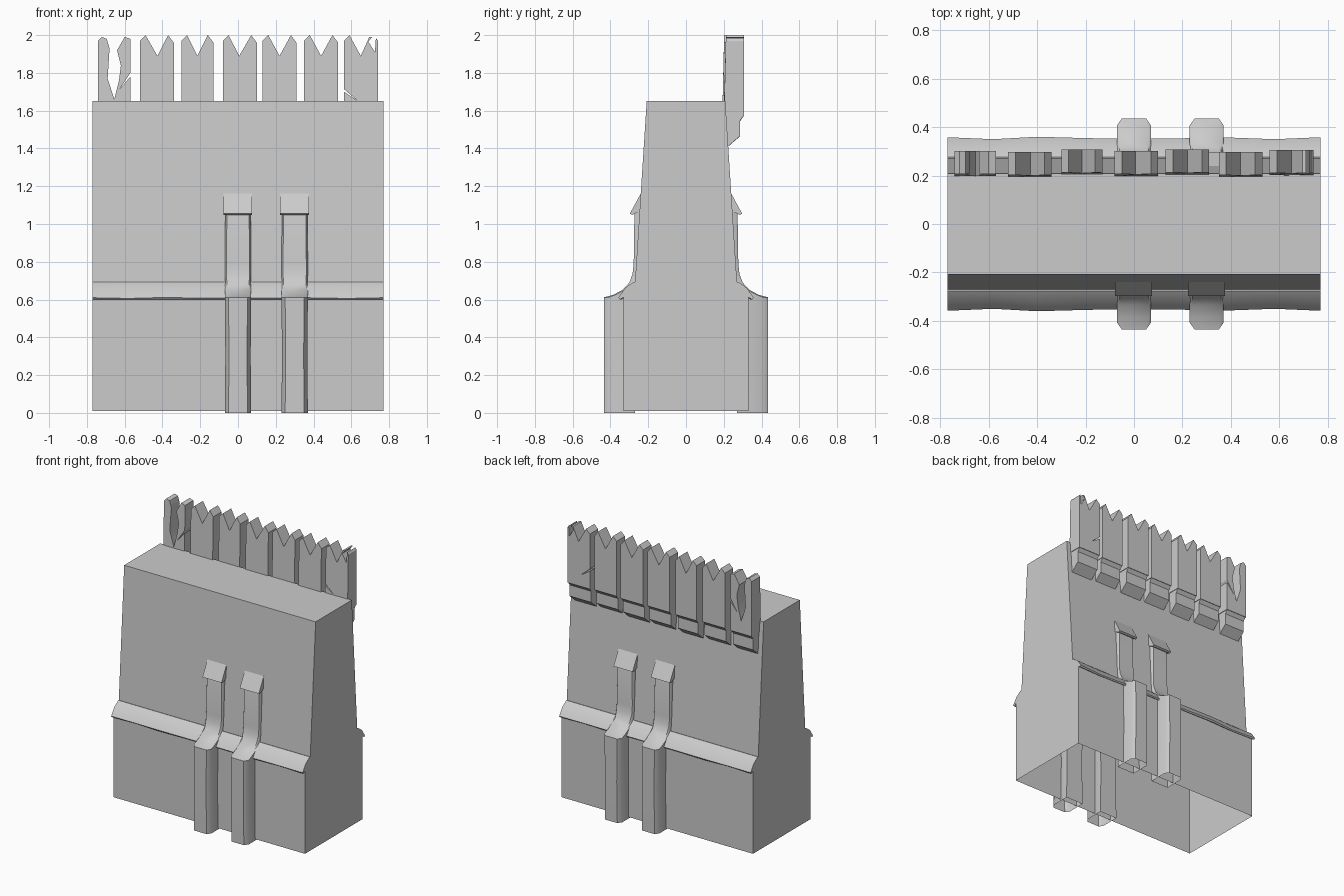
import bpy, bmesh, math

if "Cube" in bpy.data.objects:
    bpy.data.objects.remove(bpy.data.objects["Cube"])

def finish(name, bm, angle=35, smooth=True):
    bmesh.ops.recalc_face_normals(bm, faces=bm.faces)
    me = bpy.data.meshes.new(name)
    bm.to_mesh(me)
    bm.free()
    ob = bpy.data.objects.new(name, me)
    bpy.context.collection.objects.link(ob)
    if smooth:
        bpy.ops.object.select_all(action='DESELECT')
        ob.select_set(True)
        bpy.context.view_layer.objects.active = ob
        bpy.ops.object.shade_smooth_by_angle(angle=math.radians(angle))
    return ob

def loft(bm, rings, cap_start=True, cap_end=True):
    """Skin a list of closed rings of points."""
    vs = [[bm.verts.new(p) for p in r] for r in rings]
    n = len(vs[0])
    for a, b in zip(vs, vs[1:]):
        for i in range(n):
            j = (i + 1) % n
            bm.faces.new((a[i], a[j], b[j], b[i]))
    if cap_start:
        bm.faces.new(vs[0][::-1])
    if cap_end:
        bm.faces.new(vs[-1])

def prism_x(bm, profile, x0, x1):
    loft(bm, [[(x, y, z) for y, z in profile] for x in (x0, x1)])

# Wall body: tapered section, open underneath
half = [(0.33, 0.01), (0.33, 0.62), (0.27, 0.69), (0.208, 1.65)]
bm = bmesh.new()
prism_x(bm, half + [(-y, z) for y, z in reversed(half)], -0.77, 0.77)
under = [f for f in bm.faces if all(v.co.z < 0.02 for v in f.verts)]
bmesh.ops.delete(bm, geom=under, context='FACES_ONLY')
finish("wall_body", bm, 20)

# Sloping ledge trim with a slightly wavy edge, front and back
waves = [0, -0.008, 0.002, -0.004, -0.006, 0, -0.008, 0]
xs = [-0.77, -0.58, -0.40, -0.18, 0.14, 0.36, 0.58, 0.77]
for side, label in ((-1, "front"), (1, "back")):
    bm = bmesh.new()
    loft(bm, [[(x, side * 0.262, 0.69), (x, side * 0.276, 0.694),
               (x, side * (0.322 + w), 0.662), (x, side * (0.358 + w), 0.61 + w / 2),
               (x, side * (0.350 + w), 0.60), (x, side * 0.262, 0.655)]
              for x, w in zip(xs, waves)])
    finish("ledge_trim_" + label, bm)

# Buttresses: chamfered section swept up a curved outline, with wedge caps
path = [(0.433, 0.0), (0.435, 0.30), (0.435, 0.612), (0.385, 0.625), (0.335, 0.652),
        (0.30, 0.69), (0.283, 0.735), (0.277, 0.79), (0.273, 1.06), (0.262, 1.10)]
cap = [(0.20, 1.165), (0.235, 1.17), (0.297, 1.055), (0.284, 1.048), (0.20, 1.09)]
for side, label in ((-1, "front"), (1, "back")):
    for cx, num in ((0.0, 1), (0.30, 2)):
        bm = bmesh.new()
        rings = []
        for i, (y, z) in enumerate(path):
            w = 0.07 - (0.003 if i in (1, 5, 8) else 0)
            c = 0.028 if z < 0.62 else 0.012
            inner = 0.27 if z < 0.66 else 0.21
            rings.append([(cx - w, side * inner, z), (cx - w, side * (y - c), z),
                          (cx - w + c * 0.7, side * y, z), (cx + w - c * 0.7, side * y, z),
                          (cx + w, side * (y - c), z), (cx + w, side * inner, z)])
        loft(bm, rings, cap_start=False)
        finish(f"buttress_{label}_{num}", bm, 40)
        bm = bmesh.new()
        prism_x(bm, [(side * y, z) for y, z in cap], cx - 0.078, cx + 0.075)
        finish(f"buttress_cap_{label}_{num}", bm, 20)

# Battlement planks: forked tops, the two end planks cracked
def plank_outline(x0, x1, notch, kind):
    w = x1 - x0
    base = [(x0, 1.57), (x1, 1.57)]
    if kind == "split":
        return base + [(x1, 1.78), (x0 + 0.11, 1.71), (x1, 1.80), (x1, 1.98),
                       (x1 - 0.03, 1.99), (x0 + 0.10, 1.92), (x0 + 0.12, 1.84),
                       (x0 + 0.11, 1.76), (x0 + 0.085, 1.66), (x0 + 0.05, 1.77),
                       (x0 + 0.06, 1.93), (x0 + 0.045, 1.98), (x0 + 0.02, 1.99), (x0, 1.97)]
    right = [(x1, 1.96), (x1 - 0.03, 2.0)]
    left = [(x0 + 0.03, 2.0), (x0, 1.97)]
    if kind == "chipped":
        right = [(x1, 1.97), (x1 - 0.01, 1.985), (x1 - 0.015, 1.91), (x1 - 0.05, 1.965),
                 (x1 - 0.03, 1.99), (x1 - 0.045, 1.99)]
        left += [(x0, 1.715), (x0 + 0.07, 1.655), (x0, 1.70)]
    return base + right + [(x0 + w * notch, 1.89)] + left

planks = [(-0.74, -0.57, 0.5, "split", 0.0), (-0.52, -0.34, 0.52, "", -0.005),
          (-0.30, -0.13, 0.5, "", 0.005), (-0.08, 0.10, 0.48, "", 0.0),
          (0.13, 0.31, 0.5, "", 0.006), (0.35, 0.53, 0.5, "", -0.005),
          (0.56, 0.74, 0.5, "chipped", 0.004)]
for i, (x0, x1, notch, kind, dy) in enumerate(planks, 1):
    bm = bmesh.new()
    outline = plank_outline(x0, x1, notch, kind)
    front = [(x, 0.197 + dy + max(0, z - 1.65) * 0.03, z) for x, z in outline]
    loft(bm, [front, [(x, 0.302 + dy, z) for x, z in outline]])
    # stepped foot hooked onto the back of the wall
    foot = [(0.20, 1.575), (0.302, 1.575), (0.281, 1.545), (0.281, 1.465), (0.218, 1.41), (0.20, 1.41)]
    prism_x(bm, [(y + dy, z) for y, z in foot], x0 + 0.004, x1 - 0.004)
    finish(f"battlement_plank_{i}", bm, 25)
